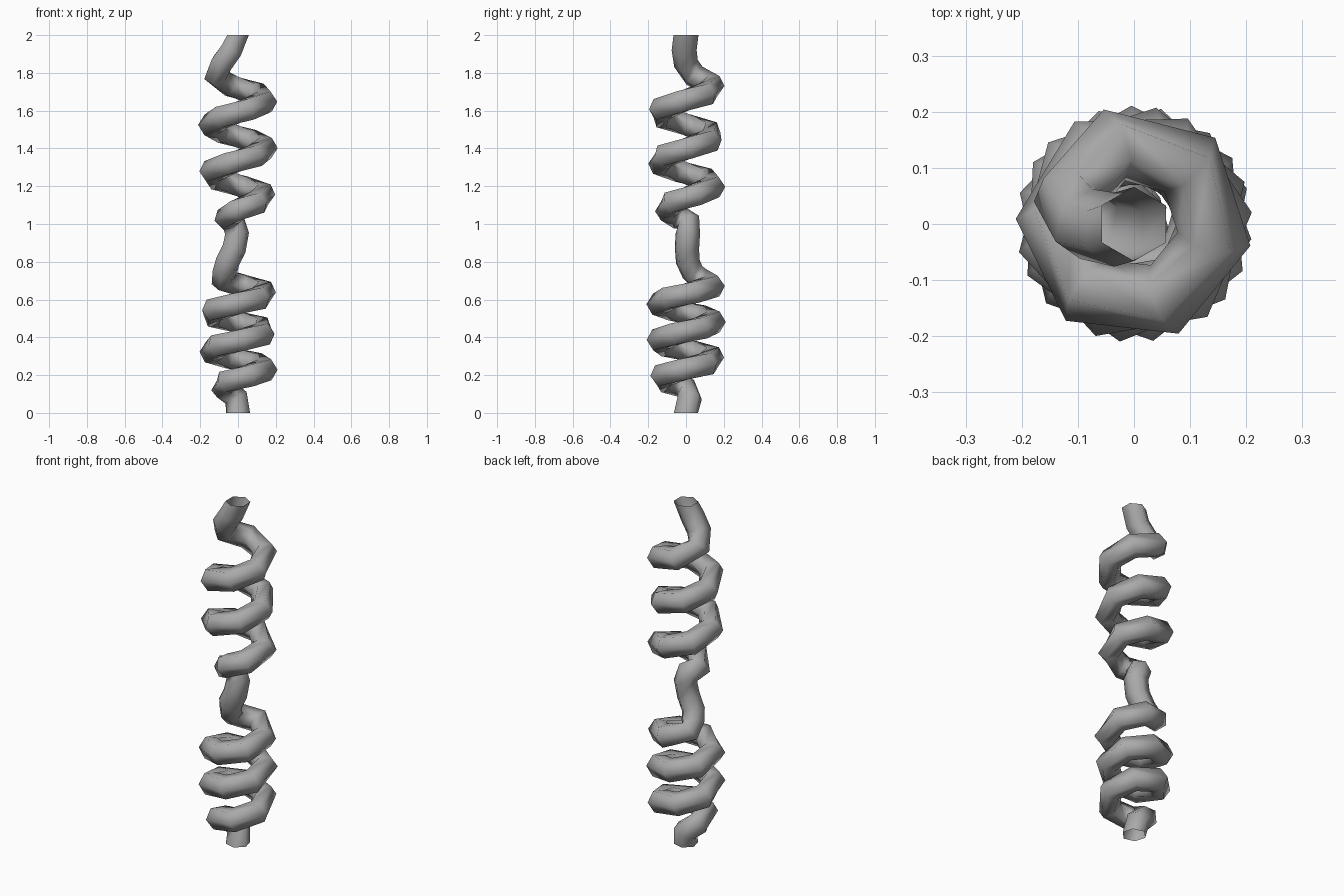
import bpy, bmesh
from math import cos, sin, radians, pi
from mathutils import Vector, Matrix

cube = bpy.data.objects.get("Cube")
if cube:
    bpy.data.objects.remove(cube)

SIDES = 6
TUBE = 0.066


def coil(top_angle, top_z, step, radii):
    """Rising helix with one bend per radian; returns (point, angle) pairs."""
    rings = []
    for k, r in enumerate(radii):
        a = radians(top_angle) - k
        rings.append((Vector((r * cos(a), r * sin(a), top_z - k * step)), a))
    return rings[::-1]


def free(*pts):
    return [(Vector(p), None) for p in pts]


# Path: foot, lower coil, neck, upper coil, open top
path = free((0, 0, 0), (-0.01, 0.02, 0.08))
path += coil(75, 0.67, 0.0315, [0.145] * 15 + [0.14, 0.115, 0.08])
path += free((-0.08, 0.08, 0.705), (-0.07, 0.035, 0.745), (-0.055, 0.01, 0.80),
             (-0.02, 0.005, 0.87), (-0.005, 0.01, 0.95), (-0.025, 0.012, 1.01))
path += coil(104, 1.73, 0.041, [0.145] * 15 + [0.125, 0.10, 0.07])
path += free((-0.115, 0.045, 1.785), (-0.085, 0.0, 1.85),
             (-0.035, -0.01, 1.92), (0, 0, 2))

# Sweep a six-sided section along the path
bm = bmesh.new()
rings = []
u = Vector((cos(radians(-15)), sin(radians(-15)), 0))
for i, (p, angle) in enumerate(path):
    if i in (0, len(path) - 1):
        t = Vector((0, 0, 1))
    else:
        t = ((p - path[i - 1][0]).normalized() + (path[i + 1][0] - p).normalized()).normalized()
    if i:
        u = last_t.rotation_difference(t) @ u
    u = (u - t * u.dot(t)).normalized()
    if angle is not None:
        # In the coils, one corner of the section points outward
        out = Vector((cos(angle), sin(angle), 0))
        out = (out - t * out.dot(t)).normalized()
        turns = [Matrix.Rotation(2 * pi * k / SIDES, 3, t) @ out for k in range(SIDES)]
        u = max(turns, key=u.dot)
    v = t.cross(u)
    last_t = t
    rings.append([bm.verts.new(p + TUBE * (u * cos(2 * pi * k / SIDES) + v * sin(2 * pi * k / SIDES)))
                  for k in range(SIDES)])
for a, b in zip(rings, rings[1:]):
    for k in range(SIDES):
        n = (k + 1) % SIDES
        bm.faces.new((a[k], a[n], b[n], b[k])).smooth = True

mesh = bpy.data.meshes.new("coiled_tube")
bm.to_mesh(mesh)
bm.free()
tube = bpy.data.objects.new("coiled_tube", mesh)
bpy.context.collection.objects.link(tube)

# Plain grey finish
grey = bpy.data.materials.new("grey")
grey.use_nodes = True
colour = (0.4, 0.4, 0.4, 1)
grey.diffuse_color = colour
grey.node_tree.nodes["Principled BSDF"].inputs["Base Color"].default_value = colour
mesh.materials.append(grey)
